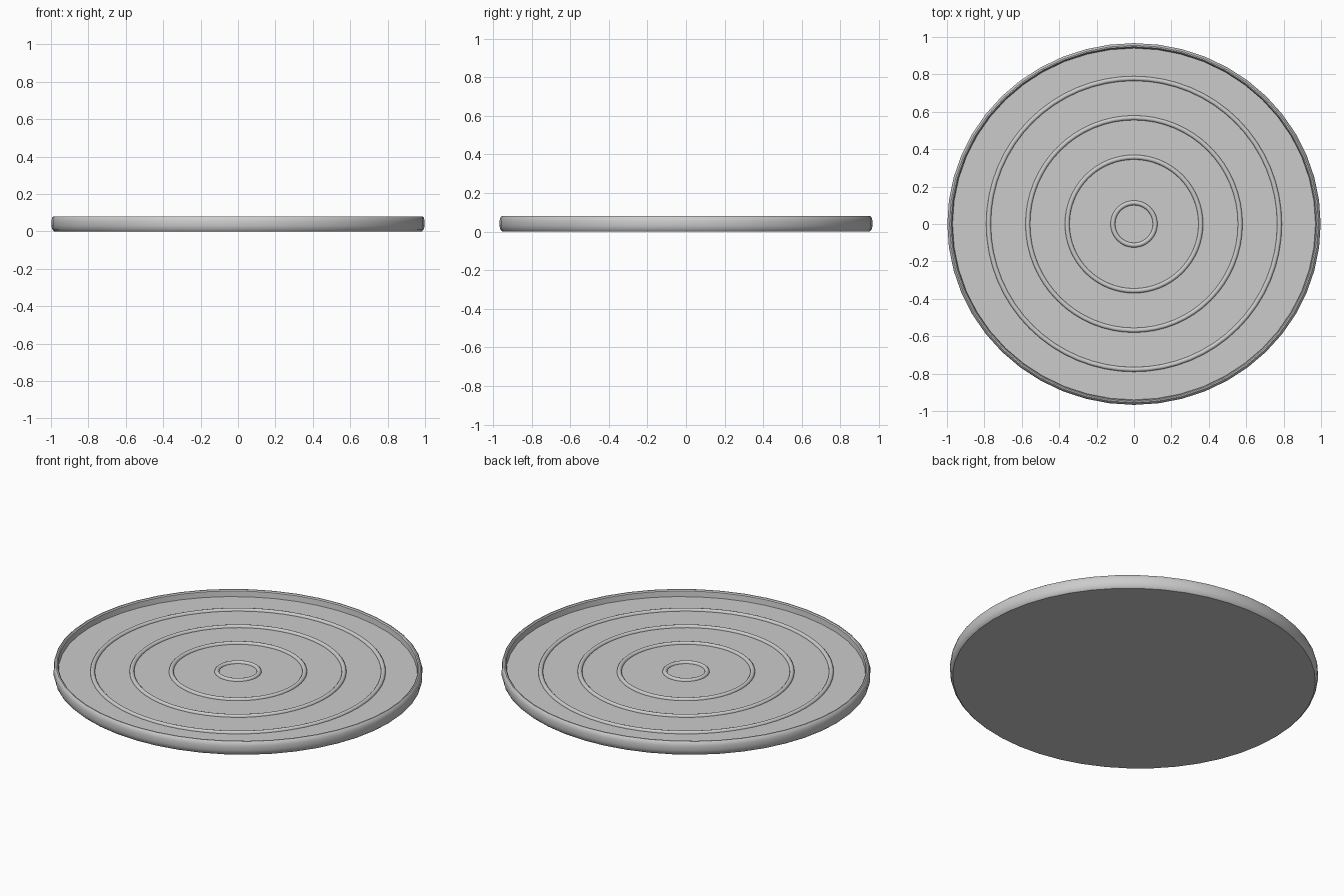
import bpy, bmesh, math

if "Cube" in bpy.data.objects:
    bpy.data.objects.remove(bpy.data.objects["Cube"])

RX, RY = 0.998, 0.967   # slightly oval outline


def lathe(name, profile, segments, sx=1.0, sy=1.0, closed=False):
    """Revolve (radius, z) points around z; radius 0 becomes a pole."""
    bm = bmesh.new()
    rings = []
    for r, z in profile:
        if r == 0:
            rings.append([bm.verts.new((0, 0, z))] * segments)
        else:
            rings.append([bm.verts.new((r * sx * math.cos(2 * math.pi * i / segments),
                                        r * sy * math.sin(2 * math.pi * i / segments), z))
                          for i in range(segments)])
    pairs = list(zip(rings, rings[1:]))
    if closed:
        pairs.append((rings[-1], rings[0]))
    for a, b in pairs:
        for i in range(segments):
            j = (i + 1) % segments
            bm.faces.new(list(dict.fromkeys((a[i], a[j], b[j], b[i]))))
    bmesh.ops.recalc_face_normals(bm, faces=bm.faces)
    mesh = bpy.data.meshes.new(name)
    bm.to_mesh(mesh)
    bm.free()
    obj = bpy.data.objects.new(name, mesh)
    bpy.context.collection.objects.link(obj)
    bpy.ops.object.select_all(action='DESELECT')
    obj.select_set(True)
    bpy.context.view_layer.objects.active = obj
    bpy.ops.object.shade_smooth_by_angle(angle=math.radians(35))
    return obj


# Tray: flat base, softly rounded outer wall, raised lip and sunken floor
FLOOR = 0.042
lathe("tray", [(0, 0), (0.985, 0), (0.994, 0.008), (1.0, 0.03), (1.0, 0.055),
               (0.995, 0.074), (0.988, 0.08), (0.981, 0.08), (0.975, 0.074),
               (0.972, FLOOR), (0, FLOOR)], 48, RX, RY)

# Concentric raised ribs, half sunk into the floor
for n, radius in enumerate((0.113, 0.357, 0.568, 0.778)):
    tube = [(radius + 0.0125 * math.cos(a * math.pi / 6),
             FLOOR + 0.0125 * math.sin(a * math.pi / 6)) for a in range(12)]
    lathe(f"floor_rib_{n + 1}", tube, 64, closed=True)
